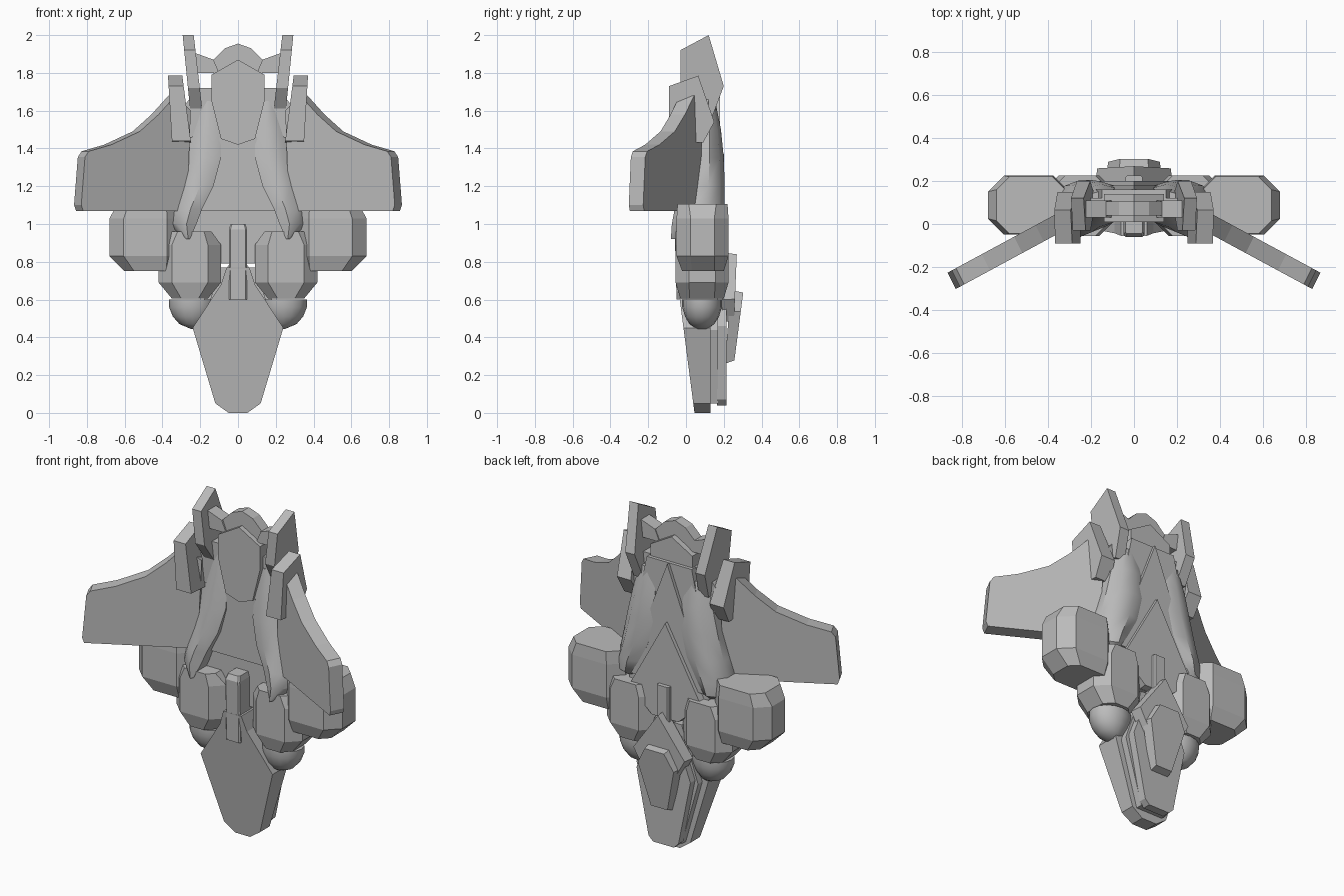
import bpy, bmesh, math

cube = bpy.data.objects.get("Cube")
if cube:
    bpy.data.objects.remove(cube, do_unlink=True)

grey = bpy.data.materials.new("hull_grey")
grey.use_nodes = True
grey.diffuse_color = (0.5, 0.5, 0.5, 1)
grey.node_tree.nodes["Principled BSDF"].inputs["Base Color"].default_value = (0.5, 0.5, 0.5, 1)


def loft(name, rings, mirror=False, smooth=None):
    """Skin a list of equal-length rings and cap both ends."""
    bm = bmesh.new()
    loops = [[bm.verts.new(p) for p in ring] for ring in rings]
    n = len(loops[0])
    for a, b in zip(loops, loops[1:]):
        for i in range(n):
            j = (i + 1) % n
            bm.faces.new((a[i], a[j], b[j], b[i]))
    bm.faces.new(loops[0][::-1])
    bm.faces.new(loops[-1])
    bmesh.ops.recalc_face_normals(bm, faces=bm.faces)
    mesh = bpy.data.meshes.new(name)
    bm.to_mesh(mesh)
    bm.free()
    mesh.materials.append(grey)
    obj = bpy.data.objects.new(name, mesh)
    bpy.context.collection.objects.link(obj)
    if mirror:
        obj.modifiers.new("mirror", "MIRROR").use_mirror_merge = False
    if smooth:
        bpy.ops.object.select_all(action="DESELECT")
        obj.select_set(True)
        bpy.context.view_layer.objects.active = obj
        bpy.ops.object.shade_smooth_by_angle(angle=math.radians(smooth))


def plate(name, half, front, back, slope=(0, 0), scale=1.0):
    """Symmetric plate from a half outline (x, z), listed bottom to top."""
    outline = half + [(-x, z) for x, z in reversed(half) if x > 0]
    zc = sum(z for _, z in half) / len(half)
    loft(name, [[(x, front + slope[0] * z, z) for x, z in outline],
                [(x * scale, back + slope[1] * z, zc + (z - zc) * scale) for x, z in outline]])


def octagon(z, x0, x1, y0, y1, c):
    """Rectangle with cut corners at height z."""
    return [(x0 + c, y0, z), (x1 - c, y0, z), (x1, y0 + c, z), (x1, y1 - c, z),
            (x1 - c, y1, z), (x0 + c, y1, z), (x0, y1 - c, z), (x0, y0 + c, z)]


def fin(name, outline, inner, outer, base):
    """Leaning upright blade from a (y, z) outline; inner/outer are (x, slope)."""
    loft(name, [[(x + s * (z - base), y, z) for y, z in outline] for x, s in (inner, outer)], True)


# Nose: sloped front shield, recessed core and rear shell
plate("nose_shield", [(0.05, 0), (0.12, 0.05), (0.24, 0.45), (0.09, 0.68), (0.06, 0.77)],
      0.045, 0.13, (-0.13, 0))
plate("nose_core", [(0.09, 0.05), (0.2, 0.44), (0.09, 0.77)], 0.12, 0.17)
plate("nose_rear", [(0.07, 0.04), (0.1, 0.07), (0.18, 0.46), (0.09, 0.7)], 0.165, 0.215)
plate("rear_shield", [(0.11, 0.48), (0.18, 0.6), (0, 0.85)], 0.19, 0.235, (0, 0.04), 0.95)
plate("rear_canopy", [(0.06, 0.26), (0.13, 0.54), (0.07, 0.65)], 0.185, 0.225, (0.08, 0.12), 0.92)

# Central strut and rear strut joining nose and body
loft("front_strut", [octagon(z, -w, w, y, 0.12, 0.008)
                     for z, w, y in ((0.6, 0.048, -0.05), (0.97, 0.048, -0.06), (1.0, 0.04, -0.045))])
loft("rear_strut", [octagon(z, -0.04, 0.04, 0.1, 0.225, 0.008) for z in (0.7, 1.0)])

# Central body, head block and crown
plate("body_core", [(0.09, 0.79), (0.25, 0.92), (0.3, 1.07), (0.22, 1.4), (0.15, 1.72)], 0.04, 0.16)
plate("body_front_panel", [(0.2, 1.07), (0.1, 1.46)], 0.02, 0.08)
plate("head_block", [(0, 1.42), (0.09, 1.45), (0.14, 1.65), (0.14, 1.79), (0, 1.87)], 0.01, 0.14)
plate("crown", [(0.13, 1.5), (0.13, 1.87), (0.07, 1.93), (0, 1.955)], 0.04, 0.105)
plate("back_plate_upper", [(0.25, 1.0), (0.13, 1.38), (0, 1.72)], 0.14, 0.18)
plate("back_plate_lower", [(0.09, 0.79), (0.25, 0.93), (0, 1.38)], 0.15, 0.2, scale=0.97)

# Curved side hulls: (z, inner x, outer x, front y, back y)
stations = [(0.92, 0.255, 0.28, -0.08, 0.08), (1.0, 0.22, 0.37, -0.075, 0.195),
            (1.08, 0.19, 0.365, -0.06, 0.205), (1.2, 0.13, 0.335, -0.04, 0.205),
            (1.35, 0.09, 0.3, -0.015, 0.2), (1.5, 0.09, 0.265, 0.01, 0.185),
            (1.65, 0.11, 0.22, 0.035, 0.155)]
hull_rings = []
for z, xi, xo, yf, yb in stations:
    w, d = xo - xi, yb - yf
    hull_rings.append([(xi, yf + 0.12 * d, z), (xi + 0.35 * w, yf, z), (xi + 0.7 * w, yf + 0.1 * d, z),
                       (xo, yf + 0.35 * d, z), (xo, yf + 0.65 * d, z), (xi + 0.75 * w, yf + 0.9 * d, z),
                       (xi + 0.35 * w, yb, z), (xi, yb - 0.1 * d, z)])
loft("side_hull", hull_rings, True, 40)

# Swept wings: constant thickness measured across the slanted plane
wing = [(0.27, 1.07), (0.82, 1.07), (0.83, 1.1), (0.81, 1.355), (0.79, 1.385), (0.67, 1.42),
        (0.52, 1.49), (0.42, 1.58), (0.33, 1.68), (0.25, 1.6)]
loft("wing", [[(x + dx, -0.3 + 0.54 * (0.825 - x) + dy, z) for x, z in wing]
              for dx, dy in ((0, 0), (0.038, 0.076))], True)

# Outer engine blocks
loft("outer_engine", [octagon(0.75, 0.33, 0.6, -0.02, 0.2, 0.05),
                      octagon(0.83, 0.3, 0.68, -0.05, 0.225, 0.075),
                      octagon(1.03, 0.3, 0.68, -0.05, 0.225, 0.075),
                      octagon(1.105, 0.32, 0.64, -0.045, 0.22, 0.06)], True)

# Inner engine blocks
loft("inner_engine", [octagon(0.605, 0.16, 0.35, -0.03, 0.2, 0.05),
                      octagon(0.69, 0.09, 0.42, -0.055, 0.225, 0.07),
                      octagon(0.89, 0.09, 0.42, -0.055, 0.225, 0.07),
                      octagon(0.96, 0.14, 0.36, -0.055, 0.225, 0.04)], True)

# Rounded thruster pods under the inner engines
pod_rings = []
for z, x0, x1, r in ((0.6, 0.12, 0.365, 0.105), (0.56, 0.12, 0.365, 0.105), (0.51, 0.14, 0.345, 0.09),
                     (0.47, 0.17, 0.31, 0.065), (0.445, 0.19, 0.25, 0.03)):
    pod_rings.append([((x0 + x1) / 2 + (x1 - x0) / 2 * math.cos(a), 0.085 + r * math.sin(a), z)
                      for a in (math.tau * i / 16 for i in range(16))])
loft("thruster_pod", pod_rings, True, 40)

# Upright fins
fin("inner_fin", [(0.12, 2.0), (-0.03, 1.92), (-0.03, 1.72), (0.06, 1.58), (0.14, 1.57), (0.2, 1.73)],
    (0.185, 0.115), (0.25, 0.1), 1.57)
fin("outer_fin", [(0.065, 1.785), (-0.09, 1.73), (-0.09, 1.44), (0.09, 1.43), (0.15, 1.54)],
    (0.25, 0.13), (0.35, 0.06), 1.44)

# Short brackets between the crown and the inner fins
bracket = [(0.1, 1.8), (0.23, 1.8), (0.24, 1.91), (0.13, 1.87)]
loft("fin_bracket", [[(x, y, z) for x, z in bracket] for y in (0.03, 0.11)], True)
mount = [(0.12, 1.5), (0.27, 1.45), (0.29, 1.62), (0.21, 1.72), (0.12, 1.72)]
loft("fin_mount", [[(x, y, z) for x, z in mount] for y in (0.04, 0.12)], True)
